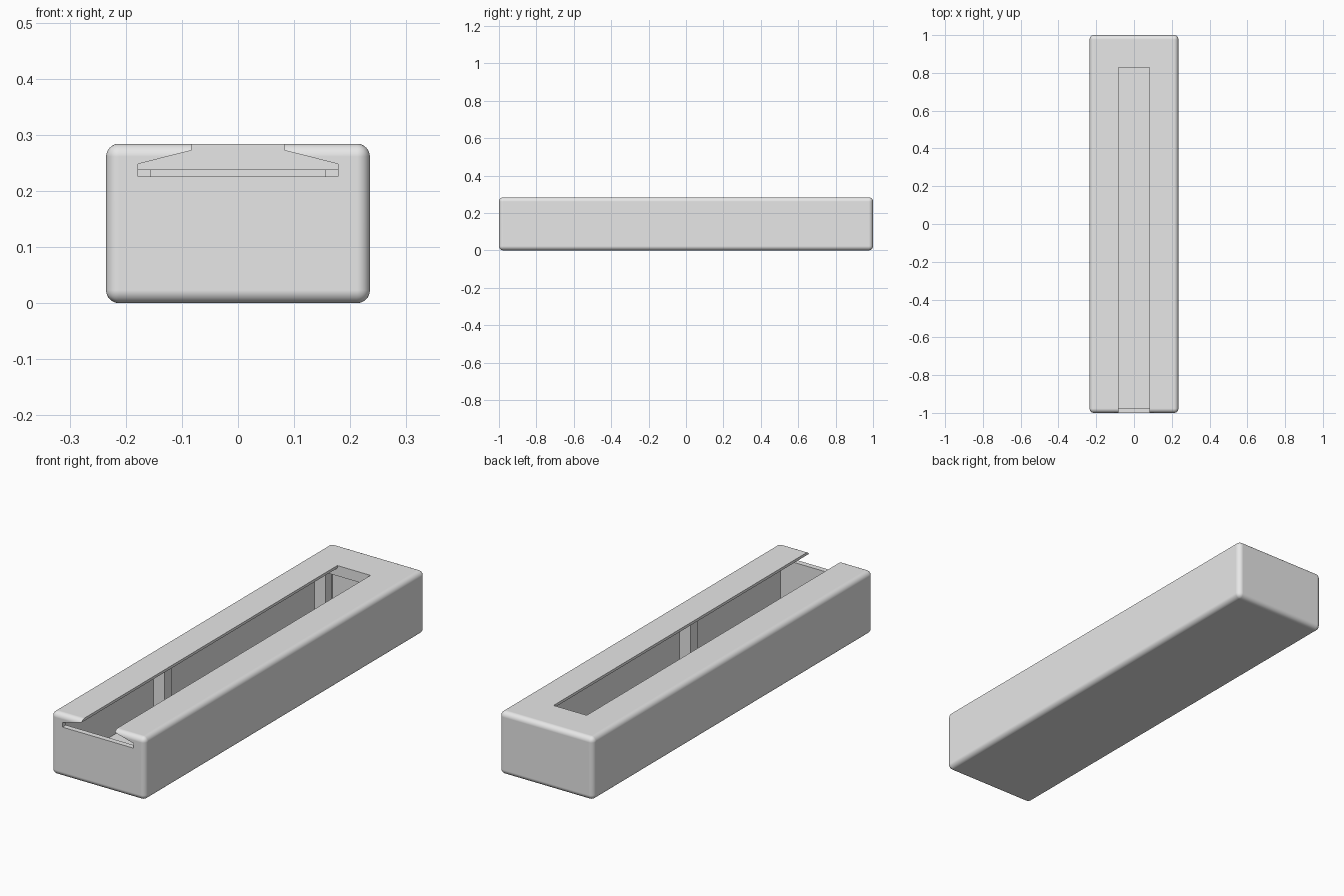
import bpy
import bmesh
from mathutils import Vector

old = bpy.data.objects.get("Cube")
if old:
    bpy.data.objects.remove(old, do_unlink=True)

grey = bpy.data.materials.new("light_grey")
grey.use_nodes = True
grey.diffuse_color = (0.8, 0.8, 0.8, 1)
grey.node_tree.nodes["Principled BSDF"].inputs["Base Color"].default_value = (0.8, 0.8, 0.8, 1)

WIDTH, LENGTH, HEIGHT = 0.47, 2.0, 0.284
ROUND, WALL = 0.023, 0.025


def add_object(name, bm):
    bmesh.ops.recalc_face_normals(bm, faces=bm.faces)
    mesh = bpy.data.meshes.new(name)
    bm.to_mesh(mesh)
    bm.free()
    mesh.materials.append(grey)
    obj = bpy.data.objects.new(name, mesh)
    bpy.context.collection.objects.link(obj)
    return obj


def prism(name, points, depth):
    """Extrude a closed outline along the depth vector."""
    bm = bmesh.new()
    face = bm.faces.new([bm.verts.new(p) for p in points])
    grown = bmesh.ops.extrude_face_region(bm, geom=[face], use_keep_orig=True)
    moved = [g for g in grown["geom"] if isinstance(g, bmesh.types.BMVert)]
    bmesh.ops.translate(bm, verts=moved, vec=Vector(depth))
    return add_object(name, bm)


def mirrored(half):
    """Close a right-hand outline with its mirror image."""
    return half + [(-x, v) for x, v in reversed(half)]


# Rounded outer block
bm = bmesh.new()
bmesh.ops.create_cube(bm, size=1)
bmesh.ops.scale(bm, vec=(WIDTH, LENGTH, HEIGHT), verts=bm.verts)
bmesh.ops.translate(bm, vec=(0, 0, HEIGHT / 2), verts=bm.verts)
bmesh.ops.bevel(bm, geom=bm.edges[:], offset=ROUND, segments=8,
                profile=0.5, affect='EDGES')
box = add_object("box_body", bm)

# Cavity plan: wide compartments, narrowed by two pairs of ribs
wide, narrow = WIDTH / 2 - WALL, 0.155
end = LENGTH / 2 - WALL
plan = [(wide, -end)]
for start, stop in ((-0.305, -0.255), (0.845, 0.89)):
    plan += [(wide, start), (narrow, start), (narrow, stop), (wide, stop)]
plan.append((wide, end))
cavity = prism("cavity_cutter", [(x, y, WALL) for x, y in mirrored(plan)],
               (0, 0, 0.237 - WALL))

# Dovetail channel for a sliding lid, open at the front
channel = [(0.178, 0.226), (0.178, 0.248), (0.083, 0.272), (0.083, 0.35)]
slot = prism("lid_slot_cutter", [(x, -1.1, z) for x, z in mirrored(channel)],
             (0, 1.1 + 0.828, 0))

# Cut the box and finish its shading
bpy.ops.object.select_all(action='DESELECT')
box.select_set(True)
bpy.context.view_layer.objects.active = box
for cutter in (cavity, slot):
    cutter.hide_render = True
    cut = box.modifiers.new(cutter.name, 'BOOLEAN')
    cut.operation = 'DIFFERENCE'
    cut.solver = 'EXACT'
    cut.object = cutter
    bpy.ops.object.modifier_apply(modifier=cut.name)
    bpy.data.objects.remove(cutter, do_unlink=True)

bpy.ops.object.shade_smooth_by_angle(angle=0.4)
flat = box.modifiers.new("weighted_normals", 'WEIGHTED_NORMAL')
flat.keep_sharp = True
flat.weight = 100
bpy.ops.object.modifier_apply(modifier=flat.name)
